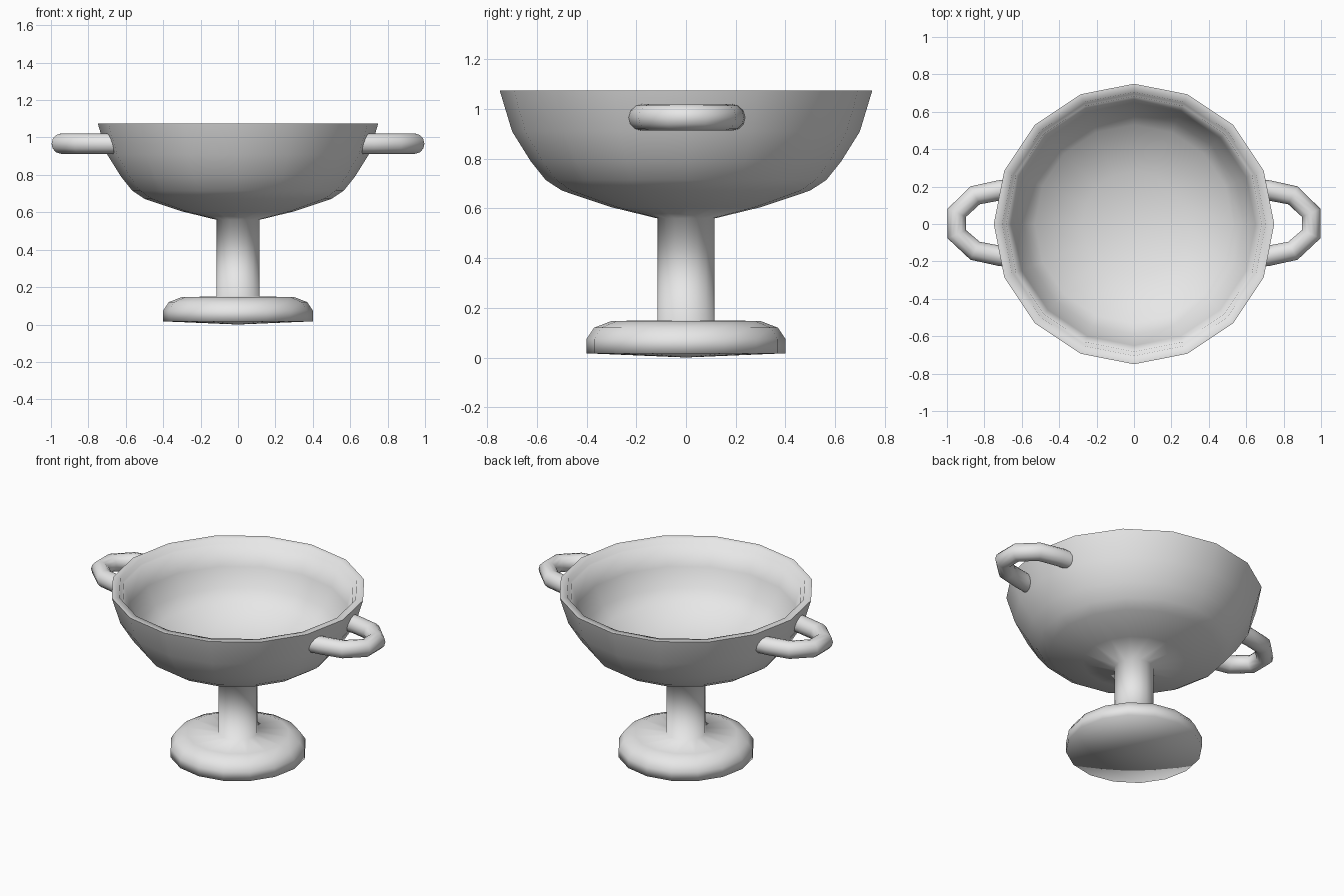
import bpy, bmesh, math

cube = bpy.data.objects.get("Cube")
if cube:
    bpy.data.objects.remove(cube, do_unlink=True)

# One plain clay material
clay = bpy.data.materials.new("light_grey")
clay.use_nodes = True
clay.diffuse_color = (0.8, 0.8, 0.8, 1)
clay.node_tree.nodes["Principled BSDF"].inputs["Base Color"].default_value = (0.8, 0.8, 0.8, 1)


def smooth(obj, angle):
    bpy.ops.object.select_all(action="DESELECT")
    obj.select_set(True)
    bpy.context.view_layer.objects.active = obj
    bpy.ops.object.shade_smooth_by_angle(angle=math.radians(angle))


def lathe(name, profile, sides):
    """Spin an (r, z) profile around the z axis."""
    bm = bmesh.new()
    verts = [bm.verts.new((r, 0, z)) for r, z in profile]
    edges = [bm.edges.new(pair) for pair in zip(verts, verts[1:])]
    bmesh.ops.spin(bm, geom=verts + edges, cent=(0, 0, 0), axis=(0, 0, 1),
                   angle=math.tau, steps=sides, use_duplicate=False)
    bmesh.ops.remove_doubles(bm, verts=bm.verts, dist=0.0005)
    bmesh.ops.recalc_face_normals(bm, faces=bm.faces)
    mesh = bpy.data.meshes.new(name)
    bm.to_mesh(mesh)
    bm.free()
    mesh.materials.append(clay)
    obj = bpy.data.objects.new(name, mesh)
    bpy.context.collection.objects.link(obj)
    return obj


# Foot, stem and bowl flow into each other as one turned body
foot = [(0, 0), (0.4, 0.017), (0.4, 0.075), (0.37, 0.12), (0.3, 0.147)]
stem = [(0.115, 0.15), (0.115, 0.56)]
bowl_outside = [(0.3, 0.605), (0.5, 0.672), (0.565, 0.715), (0.625, 0.79),
                (0.7, 0.91), (0.75, 1.075)]
bowl_inside = [(0.705, 1.075), (0.697, 1.045), (0.683, 1.045), (0.65, 0.92),
               (0.59, 0.81), (0.53, 0.735), (0.28, 0.645), (0, 0.6)]
body = lathe("bowl_stem_and_foot", foot + stem + bowl_outside + bowl_inside, 16)
smooth(body, 95)

# Handle: a round tube along a bent path, mirrored to the other side
path = [(0.66, 0.185), (0.72, 0.18), (0.85, 0.153), (0.947, 0.06),
        (0.947, -0.055), (0.85, -0.143), (0.72, -0.17), (0.66, -0.178)]
curve = bpy.data.curves.new("handles", "CURVE")
curve.dimensions = "3D"
curve.bevel_depth = 0.054
curve.bevel_resolution = 4
curve.use_fill_caps = True
spline = curve.splines.new("POLY")
spline.points.add(len(path) - 1)
for point, (x, y) in zip(spline.points, path):
    point.co = (x, y, 0.967, 1)
curve.materials.append(clay)
handles = bpy.data.objects.new("handles", curve)
bpy.context.collection.objects.link(handles)
bpy.ops.object.select_all(action="DESELECT")
handles.select_set(True)
bpy.context.view_layer.objects.active = handles
bpy.ops.object.convert(target="MESH")
handles = bpy.context.object
smooth(handles, 60)
handles.modifiers.new("Mirror", "MIRROR").use_axis[0] = True
